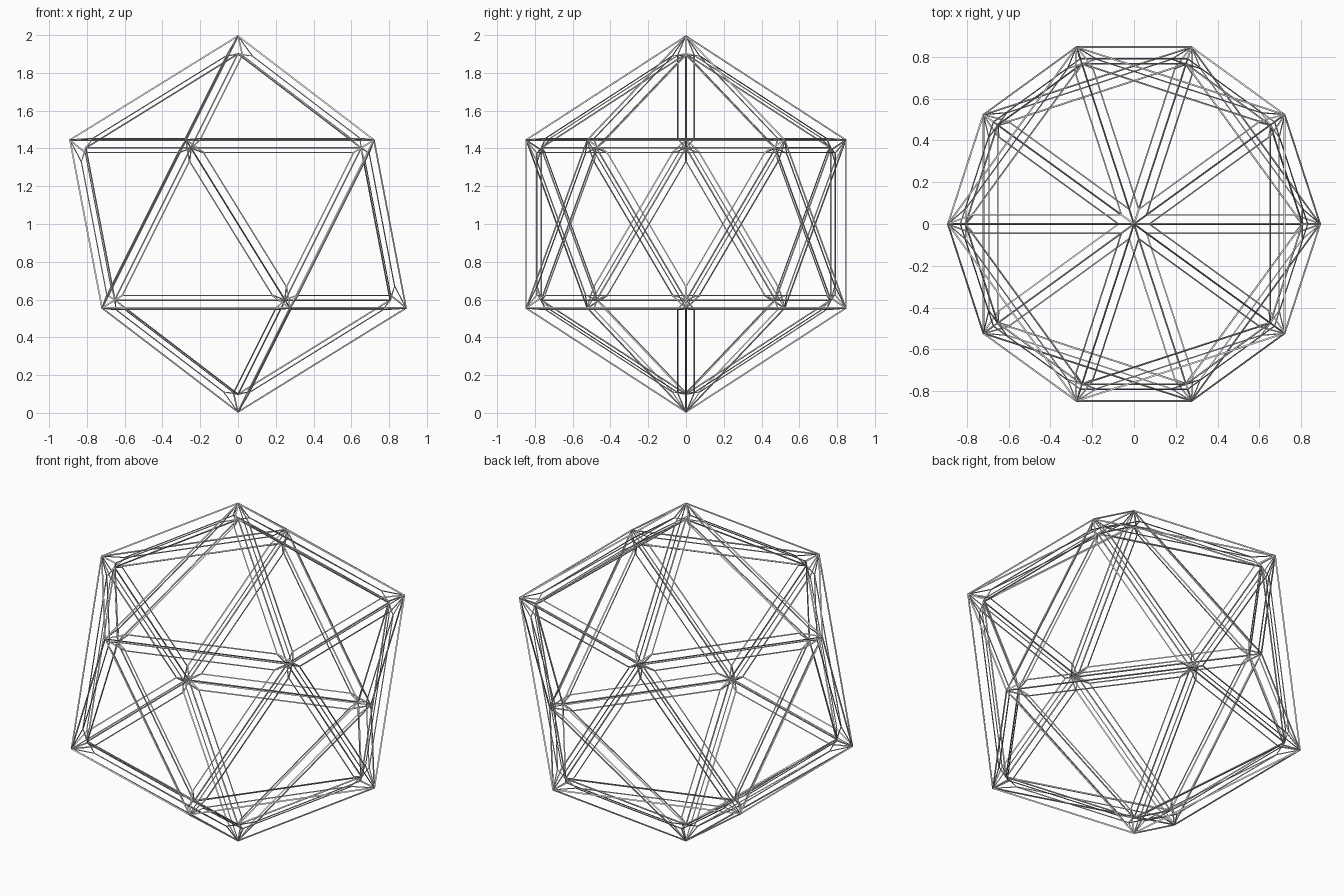
import bpy
import bmesh
import math
from mathutils import Matrix

default = bpy.data.objects.get("Cube")
if default:
    bpy.data.objects.remove(default, do_unlink=True)

STRUT = 0.1    # strut depth, relative to the icosahedron radius
WIRE = 0.01    # wire thickness, relative to the icosahedron radius
RADIUS = 1 / (1 + STRUT / 2 + WIRE / 2)

# Light grey wire material
grey = bpy.data.materials.new("light grey")
grey.use_nodes = True
colour = (0.8, 0.8, 0.8, 1)
grey.diffuse_color = colour
grey.node_tree.nodes["Principled BSDF"].inputs["Base Color"].default_value = colour

# Icosahedron standing on one corner
bm = bmesh.new()
bmesh.ops.create_icosphere(bm, subdivisions=1, radius=RADIUS,
                           matrix=Matrix.Rotation(math.pi, 4, "Z"))
mesh = bpy.data.meshes.new("wire_icosahedron")
bm.to_mesh(mesh)
bm.free()
mesh.materials.append(grey)

frame = bpy.data.objects.new("wire_icosahedron", mesh)
frame.location.z = 1
bpy.context.collection.objects.link(frame)

# Edges become diamond struts, then every strut edge becomes a thin wire
for name, thickness in (("struts", STRUT), ("wires", WIRE)):
    mod = frame.modifiers.new(name, "WIREFRAME")
    mod.thickness = thickness * RADIUS
    mod.offset = 0
    mod.use_even_offset = True
    mod.use_replace = True
